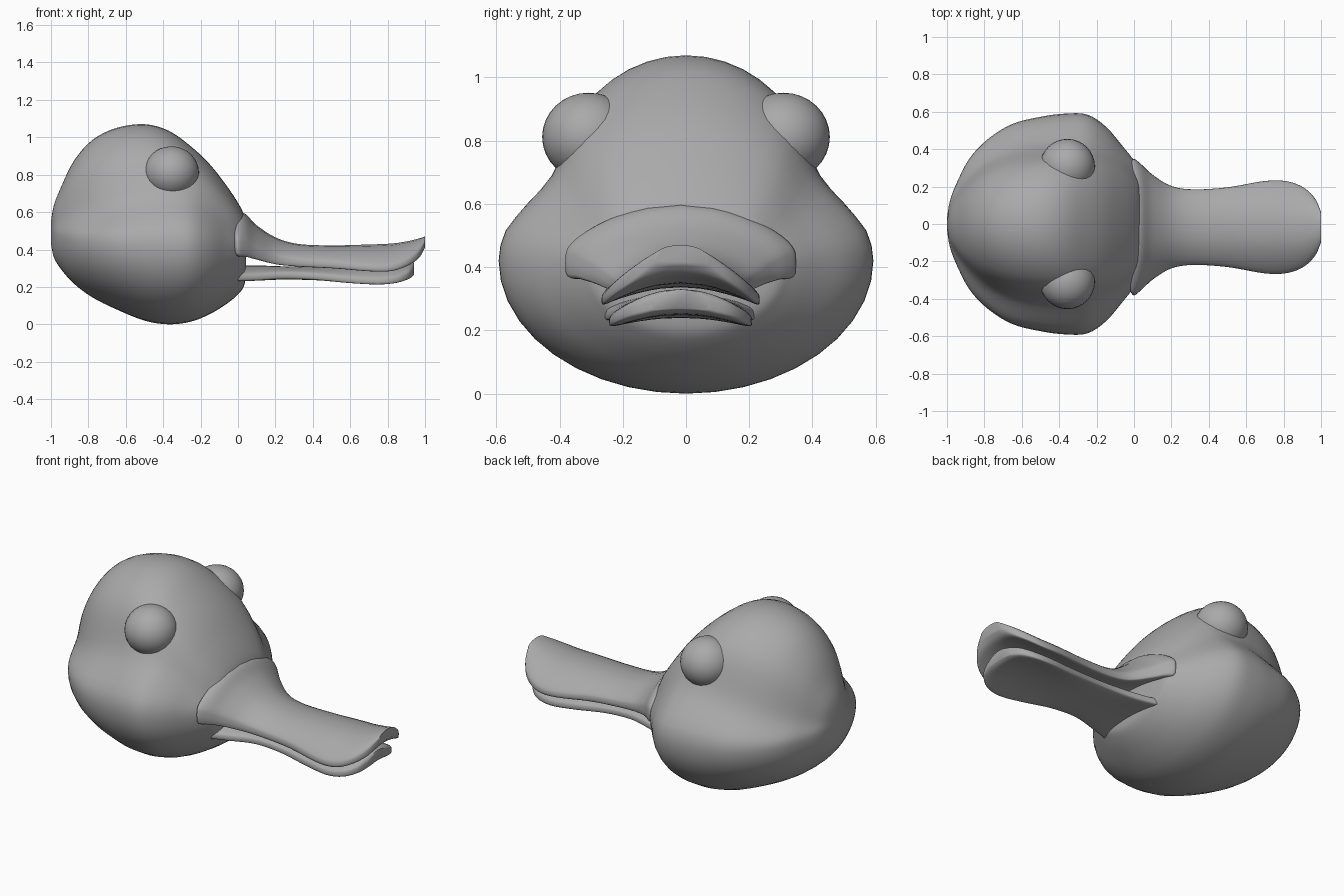
import bpy, bmesh, math

if "Cube" in bpy.data.objects:
    bpy.data.objects.remove(bpy.data.objects["Cube"])

grey = bpy.data.materials.new("plain grey")
grey.diffuse_color = (0.4, 0.4, 0.4, 1)
grey.use_nodes = True
grey.node_tree.nodes["Principled BSDF"].inputs["Base Color"].default_value = grey.diffuse_color


def finish(obj, angle):
    obj.data.materials.append(grey)
    bpy.ops.object.select_all(action='DESELECT')
    obj.select_set(True)
    bpy.context.view_layer.objects.active = obj
    bpy.ops.object.shade_smooth_by_angle(angle=math.radians(angle))


def smooth_keys(keys, steps):
    """Spline through rows of section parameters."""
    rows = []
    for i in range(len(keys) - 1):
        p0, p1 = keys[max(i - 1, 0)], keys[i]
        p2, p3 = keys[i + 1], keys[min(i + 2, len(keys) - 1)]
        for k in range(steps):
            t = k / steps
            rows.append([0.5 * (2 * b + (c - a) * t + (2 * a - 5 * b + 4 * c - d) * t * t
                                + (3 * b - a - 3 * c + d) * t ** 3)
                         for a, b, c, d in zip(p0, p1, p2, p3)])
    rows.append(list(keys[-1]))
    return rows


def loft(name, keys, section, steps=4, y_shift=0.0, angle=60):
    """Skin the (y, z) rings given by section() along x and cap both ends."""
    bm = bmesh.new()
    rings = []
    for row in smooth_keys(keys, steps):
        rings.append([bm.verts.new((row[0], y + y_shift, z)) for y, z in section(*row[1:])])
    n = len(rings[0])
    for a, b in zip(rings, rings[1:]):
        for j in range(n):
            bm.faces.new((a[j], a[(j + 1) % n], b[(j + 1) % n], b[j]))
    bm.faces.new(rings[0])
    bm.faces.new(rings[-1])
    bmesh.ops.recalc_face_normals(bm, faces=bm.faces)
    mesh = bpy.data.meshes.new(name)
    bm.to_mesh(mesh)
    bm.free()
    obj = bpy.data.objects.new(name, mesh)
    bpy.context.collection.objects.link(obj)
    finish(obj, angle)
    return obj


def head_section(zb, zt, w, zw, cw, cz):
    """Round cheeks up to a soft crease, with a narrower dome above."""
    half = []
    for k in range(11):                                   # underside to widest point
        a = math.pi / 2 * k / 10
        half.append((w * math.sin(a), zw - (zw - zb) * math.cos(a)))
    end = math.acos(min(cw / w, 0.98))
    rise = (cz - zw) / math.sin(end)
    for k in range(1, 7):                                 # cheek up to crease
        a = end * k / 6
        half.append((w * math.cos(a), zw + rise * math.sin(a)))
    for k in range(1, 11):                                # dome
        a = math.pi / 2 * k / 10
        half.append((cw * math.cos(a), cz + (zt - cz) * math.sin(a)))
    for _ in range(3):                                    # soften the crease
        old = list(half)
        for j in range(13, 20):
            half[j] = tuple((old[j - 1][c] + 2 * old[j][c] + old[j + 1][c]) / 4 for c in (0, 1))
    return half + [(-y, z) for y, z in half[-2:0:-1]]


def bill_section(w, top, edge, thick):
    """Arched plate with blunt rounded edges."""
    ring = []
    for k in range(48):
        a = 2 * math.pi * k / 48
        c, v = round(math.cos(a), 6), round(math.sin(a), 6)
        s = math.copysign(abs(c) ** 0.6, c)
        off = math.copysign(abs(v) ** 0.45, v)
        mid = edge + (top - thick / 2 - edge) * (1 - s * s)
        ring.append((w * s, mid + off * thick / 2 * (1 - 0.2 * s * s)))
    return ring


# head: x, bottom, top, half width, widest z, crease half width, crease z
loft("head", [
    (-1.0, 0.43, 0.55, 0.03, 0.48, 0.02, 0.52),
    (-0.985, 0.36, 0.635, 0.12, 0.47, 0.09, 0.535),
    (-0.95, 0.30, 0.725, 0.215, 0.46, 0.155, 0.545),
    (-0.88, 0.22, 0.87, 0.35, 0.45, 0.24, 0.565),
    (-0.78, 0.145, 0.985, 0.455, 0.44, 0.32, 0.59),
    (-0.65, 0.08, 1.05, 0.535, 0.43, 0.375, 0.625),
    (-0.50, 0.02, 1.07, 0.573, 0.42, 0.40, 0.66),
    (-0.37, 0.0, 1.035, 0.59, 0.42, 0.405, 0.68),
    (-0.25, 0.015, 0.95, 0.585, 0.42, 0.395, 0.67),
    (-0.15, 0.055, 0.855, 0.52, 0.41, 0.365, 0.62),
    (-0.06, 0.11, 0.74, 0.415, 0.40, 0.32, 0.555),
    (0.0, 0.16, 0.65, 0.34, 0.40, 0.27, 0.51),
    (0.03, 0.20, 0.59, 0.29, 0.39, 0.23, 0.48),
    (0.042, 0.25, 0.53, 0.2, 0.39, 0.15, 0.45),
], head_section, angle=85)

# upper bill: x, half width, centre top, edge middle, thickness
loft("upper_bill", [
    (-0.018, 0.345, 0.56, 0.425, 0.16),
    (0.0, 0.365, 0.595, 0.412, 0.20),
    (0.04, 0.335, 0.59, 0.405, 0.19),
    (0.10, 0.28, 0.53, 0.38, 0.15),
    (0.20, 0.22, 0.465, 0.345, 0.11),
    (0.32, 0.202, 0.43, 0.328, 0.09),
    (0.50, 0.213, 0.422, 0.317, 0.085),
    (0.70, 0.247, 0.427, 0.298, 0.08),
    (0.82, 0.245, 0.432, 0.299, 0.08),
    (0.91, 0.21, 0.445, 0.33, 0.08),
    (0.97, 0.15, 0.46, 0.375, 0.08),
    (1.0, 0.08, 0.47, 0.43, 0.06),
], bill_section, y_shift=-0.017)

# lower bill
loft("lower_bill", [
    (0.0, 0.24, 0.315, 0.25, 0.075),
    (0.10, 0.21, 0.315, 0.253, 0.075),
    (0.25, 0.18, 0.31, 0.262, 0.07),
    (0.42, 0.182, 0.31, 0.255, 0.07),
    (0.60, 0.207, 0.315, 0.237, 0.075),
    (0.75, 0.226, 0.322, 0.228, 0.075),
    (0.85, 0.21, 0.325, 0.238, 0.075),
    (0.915, 0.16, 0.33, 0.262, 0.075),
    (0.94, 0.09, 0.33, 0.28, 0.06),
], bill_section, y_shift=-0.017)

# eyes
for side, label in ((1, "left_eye"), (-1, "right_eye")):
    bpy.ops.mesh.primitive_uv_sphere_add(segments=32, ring_count=16, radius=0.147,
                                         location=(-0.356, side * 0.308, 0.812))
    eye = bpy.context.object
    eye.name = label
    eye.scale = (1, 1, 0.95)
    finish(eye, 60)
